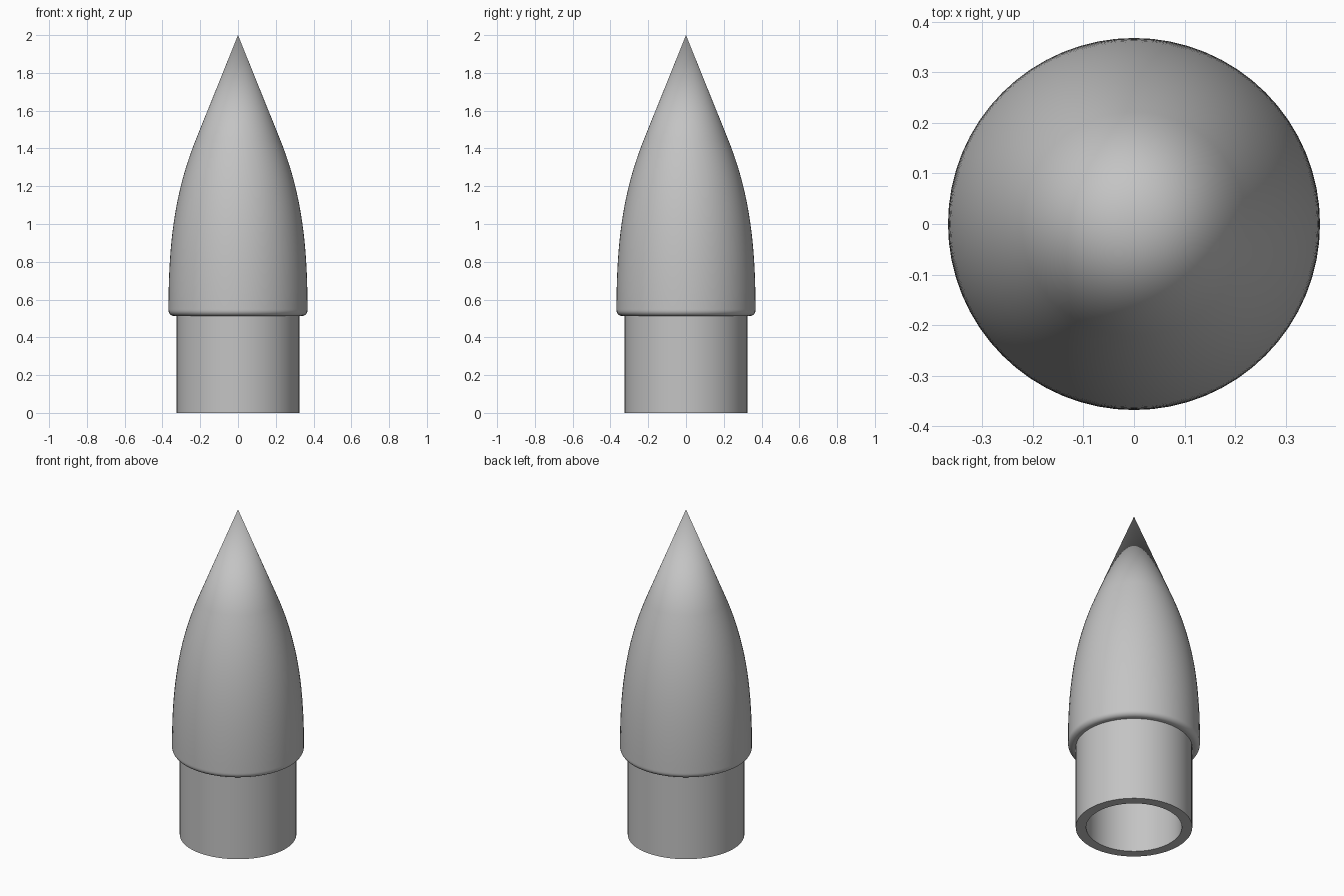
import bpy
import math
from mathutils import Vector
from mathutils.geometry import interpolate_bezier

if "Cube" in bpy.data.objects:
    bpy.data.objects.remove(bpy.data.objects["Cube"], do_unlink=True)

SEGMENTS = 64
WALL = 0.058
NOSE_R, NOSE_BASE = 0.368, 0.513
TUBE_R = 0.325
FILLET = 0.03

grey = bpy.data.materials.new("plain grey")
grey.use_nodes = True
colour = (0.55, 0.55, 0.55, 1)
grey.diffuse_color = colour
grey.node_tree.nodes["Principled BSDF"].inputs["Base Color"].default_value = colour


def lathe(name, profile, closed=False):
    """Spin (radius, height) points about z; radius 0 makes a single tip vertex."""
    verts, rings, faces = [], [], []
    for r, z in profile:
        count = 1 if r < 1e-6 else SEGMENTS
        rings.append([len(verts) + i % count for i in range(SEGMENTS)])
        for i in range(count):
            a = math.tau * i / SEGMENTS
            verts.append((r * math.cos(a), r * math.sin(a), z))
    pairs = list(zip(rings, rings[1:]))
    if closed:
        pairs.append((rings[-1], rings[0]))
    for low, high in pairs:
        for i in range(SEGMENTS):
            j = (i + 1) % SEGMENTS
            loop = [low[i], low[j], high[j], high[i]]
            faces.append(list(dict.fromkeys(loop)))
    mesh = bpy.data.meshes.new(name)
    mesh.from_pydata(verts, [], faces)
    mesh.materials.append(grey)
    obj = bpy.data.objects.new(name, mesh)
    bpy.context.collection.objects.link(obj)
    bpy.ops.object.select_all(action="DESELECT")
    obj.select_set(True)
    bpy.context.view_layer.objects.active = obj
    bpy.ops.object.shade_smooth_by_angle(angle=math.radians(35))
    return obj


# Curved flank of the nose, running into a straight cone
ogive = [(p.x, p.y) for p in interpolate_bezier(
    Vector((NOSE_R, 0.55)), Vector((NOSE_R, 0.9)),
    Vector((0.335, 1.17)), Vector((0.222, 1.45)), 24)]

# Rounded lower rim
rim = []
for k in range(8):
    a = math.pi / 2 * k / 7
    rim.append((NOSE_R - FILLET + FILLET * math.sin(a),
                NOSE_BASE + FILLET - FILLET * math.cos(a)))

# Hollow nose: inner cavity from its tip down, then rim, flank and outer tip
cavity = [(0, 2 - WALL / 0.38)] + [(r - WALL, z) for r, z in reversed(ogive)]
cavity.append((NOSE_R - WALL, NOSE_BASE))
lathe("nose_cone", cavity + rim + ogive + [(0, 2)])

# Open shoulder tube, seated inside the nose
top = NOSE_BASE + 0.05
lathe("shoulder_tube", [(TUBE_R - WALL, top), (TUBE_R - WALL, 0),
                        (TUBE_R, 0), (TUBE_R, top)], closed=True)
